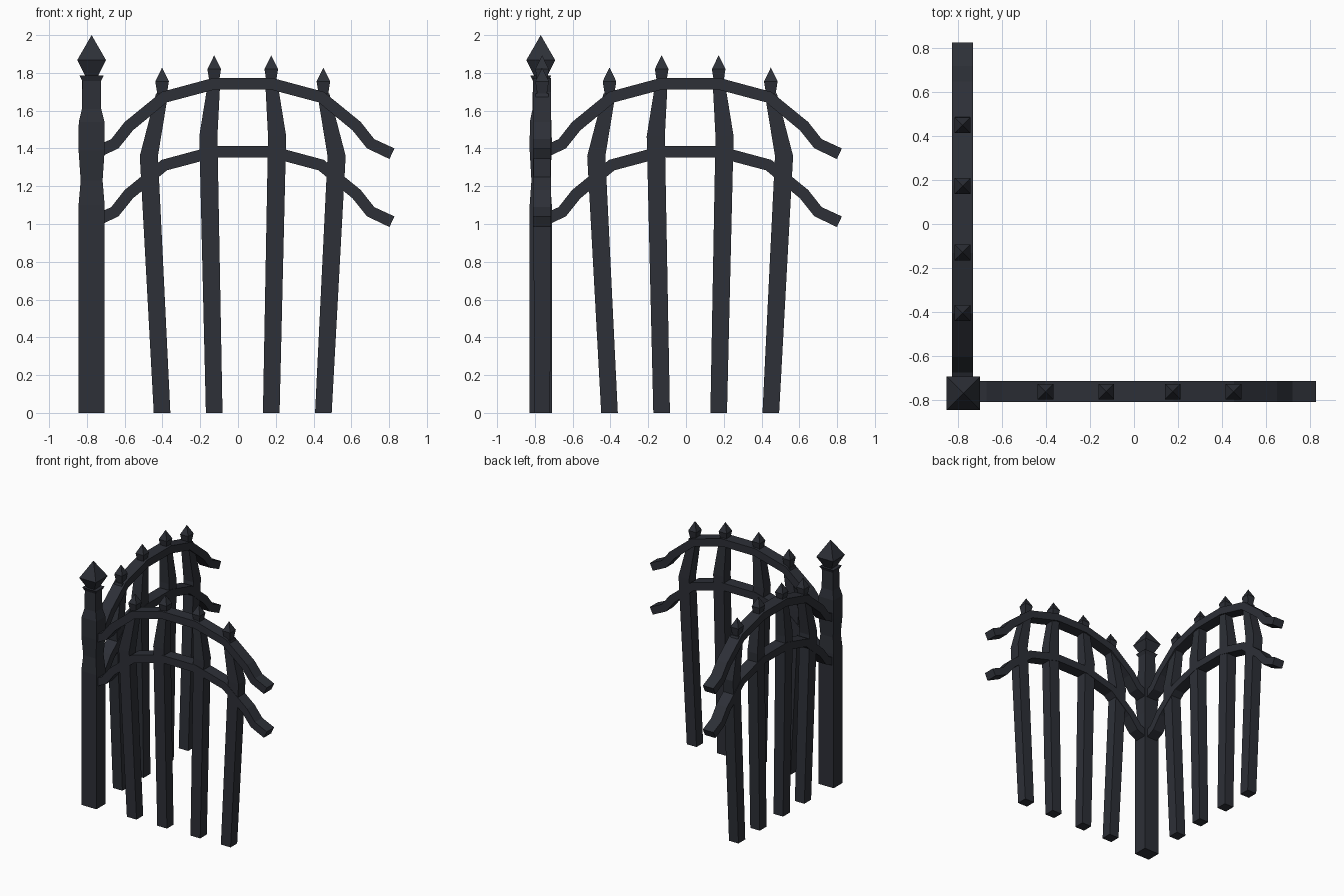
import bpy, bmesh
from mathutils import Vector

if "Cube" in bpy.data.objects:
    bpy.data.objects.remove(bpy.data.objects["Cube"])

iron = bpy.data.materials.new("dark_iron")
iron.diffuse_color = (0.026, 0.029, 0.038, 1)
iron.use_nodes = True
iron.node_tree.nodes["Principled BSDF"].inputs["Base Color"].default_value = iron.diffuse_color


def loft(name, rings, place):
    """Skin a row of four-cornered rings, cap the ends, map points with place()."""
    bm = bmesh.new()
    rows = [[bm.verts.new(place(p)) for p in ring] for ring in rings]
    for a, b in zip(rows, rows[1:]):
        for i in range(4):
            j = (i + 1) % 4
            bm.faces.new((a[i], a[j], b[j], b[i]))
    bm.faces.new(rows[0])
    bm.faces.new(rows[-1])
    bmesh.ops.remove_doubles(bm, verts=bm.verts, dist=0.0002)
    bmesh.ops.recalc_face_normals(bm, faces=bm.faces)
    me = bpy.data.meshes.new(name)
    bm.to_mesh(me)
    bm.free()
    me.materials.append(iron)
    ob = bpy.data.objects.new(name, me)
    bpy.context.collection.objects.link(ob)
    return ob


def level_ring(x, z, hx, hy):
    return [(x - hx, -hy, z), (x + hx, -hy, z), (x + hx, hy, z), (x - hx, hy, z)]


def upright(name, profile, place):
    return loft(name, [level_ring(*p) for p in profile], place)


def rail(name, path, half, depth, place):
    """Sweep a flat bar along an x-z path with mitred joints."""
    pts = [Vector(p) for p in path]
    rings = []
    for i, p in enumerate(pts):
        d0 = (p - pts[max(i - 1, 0)]).normalized()
        d1 = (pts[min(i + 1, len(pts) - 1)] - p).normalized()
        t = (d0 + d1).normalized()
        n = Vector((-t.y, t.x)) * half
        a, b = p - n, p + n
        rings.append([(a.x, -depth, a.y), (a.x, depth, a.y),
                      (b.x, depth, b.y), (b.x, -depth, b.y)])
    return loft(name, rings, place)


# Arch shape: half of it, mirrored about the panel centre
half_arch = [(0.15, 1.743), (0.415, 1.672), (0.603, 1.518), (0.677, 1.425), (0.79, 1.372)]
arch = [(-x, z) for x, z in reversed(half_arch)] + half_arch

# Pickets: foot offset, bend offset, bend height, shaft top
pickets = [(0.151, 0.182, 1.465, 1.755), (0.427, 0.497, 1.36, 1.69)]


def panel(label, place):
    for level, drop in (("upper", 0), ("lower", 0.36)):
        rail(f"{label}_{level}_rail", [(x, z - drop) for x, z in arch], 0.031, 0.048, place)
    for side in (-1, 1):
        for k, (foot, bend, zb, zt) in enumerate(pickets):
            tag = f"{label}_{'near' if side < 0 else 'far'}_{k}"
            f = side * foot
            upright(tag + "_picket", [(f, 0, 0.044, 0.043), (side * bend, zb, 0.048, 0.045),
                                      (f, zt, 0.032, 0.034)], place)
            upright(tag + "_spear_tip", [(f, zt - 0.01, 0.024, 0.024),
                                         (f, zt + 0.065, 0.036, 0.036),
                                         (f, zt + 0.138, 0, 0)], place)


# Two panels at a right angle
panel("front_panel", lambda p: (p[0] + 0.025, p[1] - 0.762, p[2]))
panel("side_panel", lambda p: (p[1] - 0.779, p[0] + 0.022, p[2]))

# Corner post with waisted shaft and flared collar
shaft = [(0, 0.069), (1.1, 0.069), (1.23, 0.058), (1.39, 0.069), (1.54, 0.068),
         (1.61, 0.051), (1.757, 0.049), (1.785, 0.064)]
at_post = lambda p: (p[0] - 0.775, p[1] - 0.769, p[2])
upright("corner_post", [(0, z, h, h * 0.85) for z, h in shaft], at_post)

# Diamond finial
upright("post_finial", [(0, 1.765, 0.025, 0.025), (0, 1.868, 0.076, 0.076), (0, 2.0, 0, 0)], at_post)
